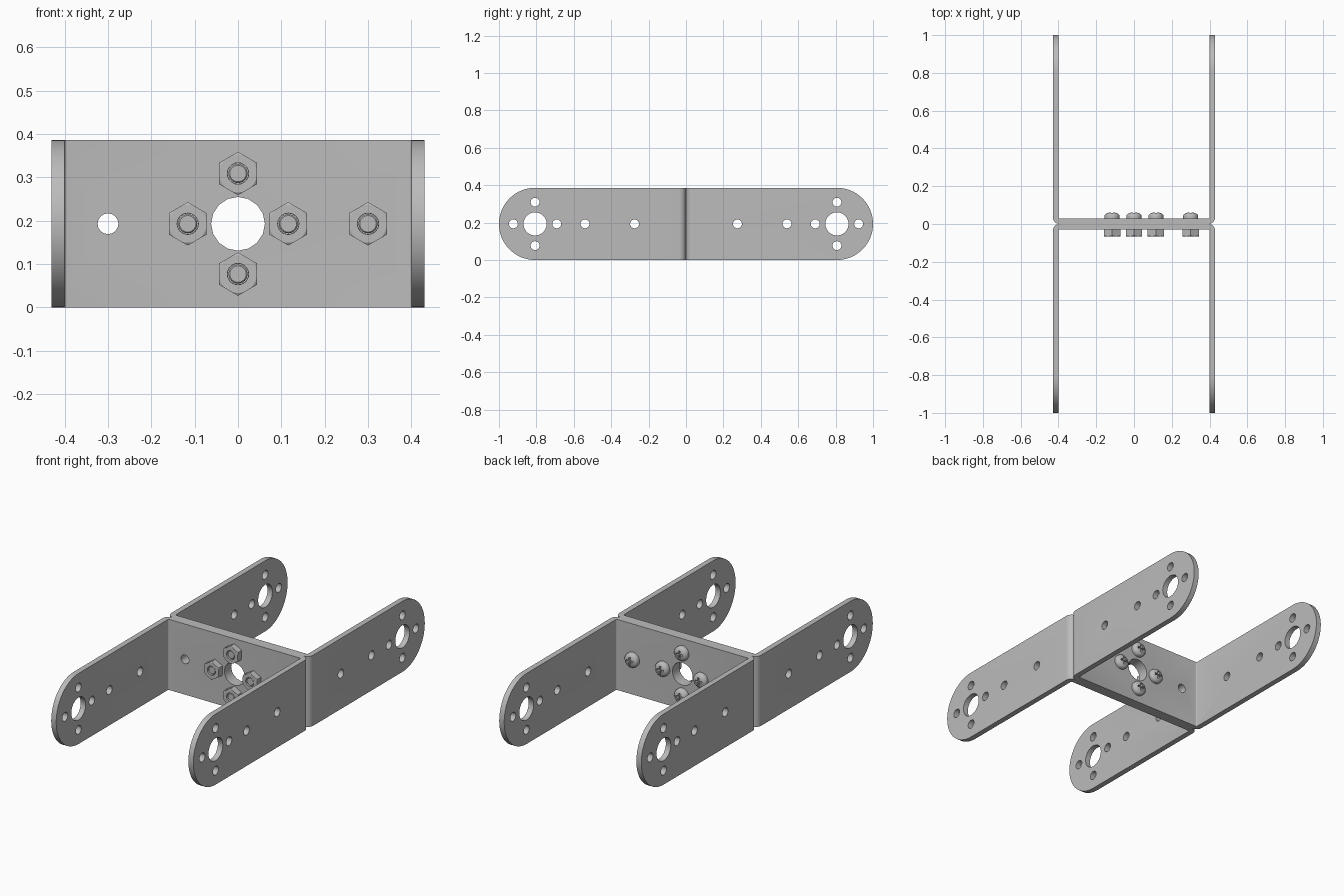
import bpy, bmesh
from math import sin, cos, pi, radians
from mathutils import Vector, Matrix

cube = bpy.data.objects.get("Cube")
if cube:
    bpy.data.objects.remove(cube, do_unlink=True)

WIDTH, REACH, HEIGHT, THICK = 0.43, 1.0, 0.386, 0.03
MID = HEIGHT / 2            # hole line and end radius
HUB = REACH - MID           # centre of the rounded arm end
RING, BIG, SMALL = 0.116, 0.062, 0.024

steel = bpy.data.materials.new("grey_steel")
steel.use_nodes = True
grey = (0.5, 0.5, 0.5, 1)
steel.diffuse_color = grey
steel.node_tree.nodes["Principled BSDF"].inputs["Base Color"].default_value = grey


def make(name, bm):
    bmesh.ops.recalc_face_normals(bm, faces=bm.faces)
    mesh = bpy.data.meshes.new(name)
    bm.to_mesh(mesh)
    bm.free()
    mesh.materials.append(steel)
    obj = bpy.data.objects.new(name, mesh)
    bpy.context.collection.objects.link(obj)
    return obj


def extrude(bm, points, offset):
    face = bm.faces.new([bm.verts.new(p) for p in points])
    top = bmesh.ops.extrude_face_region(bm, geom=[face])["geom"]
    bmesh.ops.translate(bm, vec=offset, verts=[v for v in top if isinstance(v, bmesh.types.BMVert)])


def arc(cx, cy, r, start, end, steps):
    angles = [radians(start + (end - start) * i / steps) for i in range(steps + 1)]
    return [(cx + r * cos(a), cy + r * sin(a)) for a in angles]


def circle(r, sides, cx=0, cy=0, turn=0):
    return arc(cx, cy, r, turn, turn + 360, sides)[:-1]


def combine(obj, tool, operation):
    mod = obj.modifiers.new("cut", "BOOLEAN")
    mod.object, mod.operation, mod.solver = tool, operation, "EXACT"
    bpy.context.view_layer.update()
    graph = bpy.context.evaluated_depsgraph_get()
    mesh = bpy.data.meshes.new_from_object(obj.evaluated_get(graph))
    obj.modifiers.clear()
    obj.data = mesh
    bpy.data.objects.remove(tool, do_unlink=True)


def lathe(name, profile, sides):
    """Spin (radius, y) points around the y axis."""
    bm = bmesh.new()
    verts = [bm.verts.new((r, y, 0)) for r, y in profile]
    edges = [bm.edges.new(pair) for pair in zip(verts, verts[1:])]
    bmesh.ops.spin(bm, geom=verts + edges, axis=(0, 1, 0), cent=(0, 0, 0),
                   angle=2 * pi, steps=sides, use_duplicate=False)
    bmesh.ops.remove_doubles(bm, verts=bm.verts, dist=0.0002)
    return make(name, bm)


def smooth(obj):
    bpy.ops.object.select_all(action="DESELECT")
    obj.select_set(True)
    bpy.context.view_layer.objects.active = obj
    bpy.ops.object.shade_smooth_by_angle(angle=radians(32))


def bracket(name, side):
    # Bent U strip: outer outline, then inner outline back
    bend, inner = 0.036, 0.006
    outer = [(WIDTH, REACH)] + arc(WIDTH - bend, bend, bend, 0, -90, 8)
    inside = arc(WIDTH - bend, bend, inner, -90, 0, 4) + [(WIDTH - THICK, REACH)]
    mirror = lambda pts: [(-x, y) for x, y in reversed(pts)]
    outline = outer + mirror(outer) + mirror(inside) + inside
    bm = bmesh.new()
    extrude(bm, [(x, y, 0) for x, y in outline], (0, 0, HEIGHT))
    obj = make(name, bm)

    # Round the arm ends
    bm = bmesh.new()
    ends = [(-0.1, 0)] + arc(HUB, MID, MID, -90, 90, 32) + [(-0.1, HEIGHT)]
    extrude(bm, [(-0.6, y, z) for y, z in ends], (1.2, 0, 0))
    combine(obj, make("end_cutter", bm), "INTERSECT")

    # Holes through both arms, and through the web
    ring = [(RING, 0), (-RING, 0), (0, RING), (0, -RING)]
    bm = bmesh.new()
    arm_holes = [(HUB, MID, BIG)] + [(HUB + a, MID + b, SMALL) for a, b in ring]
    arm_holes += [(0.54, MID, SMALL), (0.275, MID, SMALL)]
    for y, z, r in arm_holes:
        extrude(bm, [(-0.6, a, b) for a, b in circle(r, 24 if r == BIG else 16, y, z)], (1.2, 0, 0))
    combine(obj, make("arm_cutter", bm), "DIFFERENCE")
    bm = bmesh.new()
    web_holes = [(0, MID, BIG)] + [(a, MID + b, SMALL) for a, b in ring]
    web_holes += [(0.3, MID, SMALL), (-0.3, MID, SMALL)]
    for x, z, r in web_holes:
        extrude(bm, [(a, -0.1, b) for a, b in circle(r, 16, x, z)], (0, 0.2, 0))
    combine(obj, make("web_cutter", bm), "DIFFERENCE")
    if side < 0:
        obj.data.transform(Matrix.Rotation(pi, 4, "Z"))
    smooth(obj)


bracket("back_bracket", 1)
bracket("front_bracket", -1)

# Screw: domed head on the back, shank passing through to the nut
dome = [(0.04 * cos(a), 0.042 + 0.02 * sin(a)) for a in (radians(15 * i) for i in range(6))]
screw = lathe("screw", [(0, -0.06), (0.019, -0.06), (0.022, -0.057), (0.022, THICK),
                        (0.04, THICK)] + dome + [(0, 0.062)], 24)
# Cross recess in the head
w, l = 0.005, 0.021
quarter = [Vector((l, -w)), Vector((l, w)), Vector((w, w))]
bm = bmesh.new()
plus = []
for i in range(4):
    plus += [Matrix.Rotation(i * pi / 2, 2) @ p for p in quarter]
extrude(bm, [(p.x, 0.045, p.y) for p in plus], (0, 0.05, 0))
combine(screw, make("cross_cutter", bm), "DIFFERENCE")
smooth(screw)

# Hex nut with chamfered corners and a bore
bm = bmesh.new()
extrude(bm, [(x, -0.065, z) for x, z in circle(0.05, 6, turn=30)], (0, 0.035, 0))
nut = make("nut", bm)
combine(nut, lathe("chamfer_cutter", [(0, -0.07), (0.036, -0.07), (0.056, -0.057),
                                      (0.056, 0), (0, 0)], 32), "INTERSECT")
bm = bmesh.new()
extrude(bm, [(x, -0.1, z) for x, z in circle(0.0245, 24)], (0, 0.1, 0))
combine(nut, make("bore_cutter", bm), "DIFFERENCE")
smooth(nut)

# Fasteners around the centre hole plus one on the left
spots = {"right": (-RING, 0), "inner_left": (RING, 0), "top": (0, RING),
         "bottom": (0, -RING), "outer_left": (0.3, 0)}
for place, (x, z) in spots.items():
    for part in (screw, nut):
        copy = bpy.data.objects.new(f"{place}_{part.name}", part.data)
        copy.location = (x, 0, MID + z)
        bpy.context.collection.objects.link(copy)
for part in (screw, nut):
    bpy.data.objects.remove(part, do_unlink=True)
